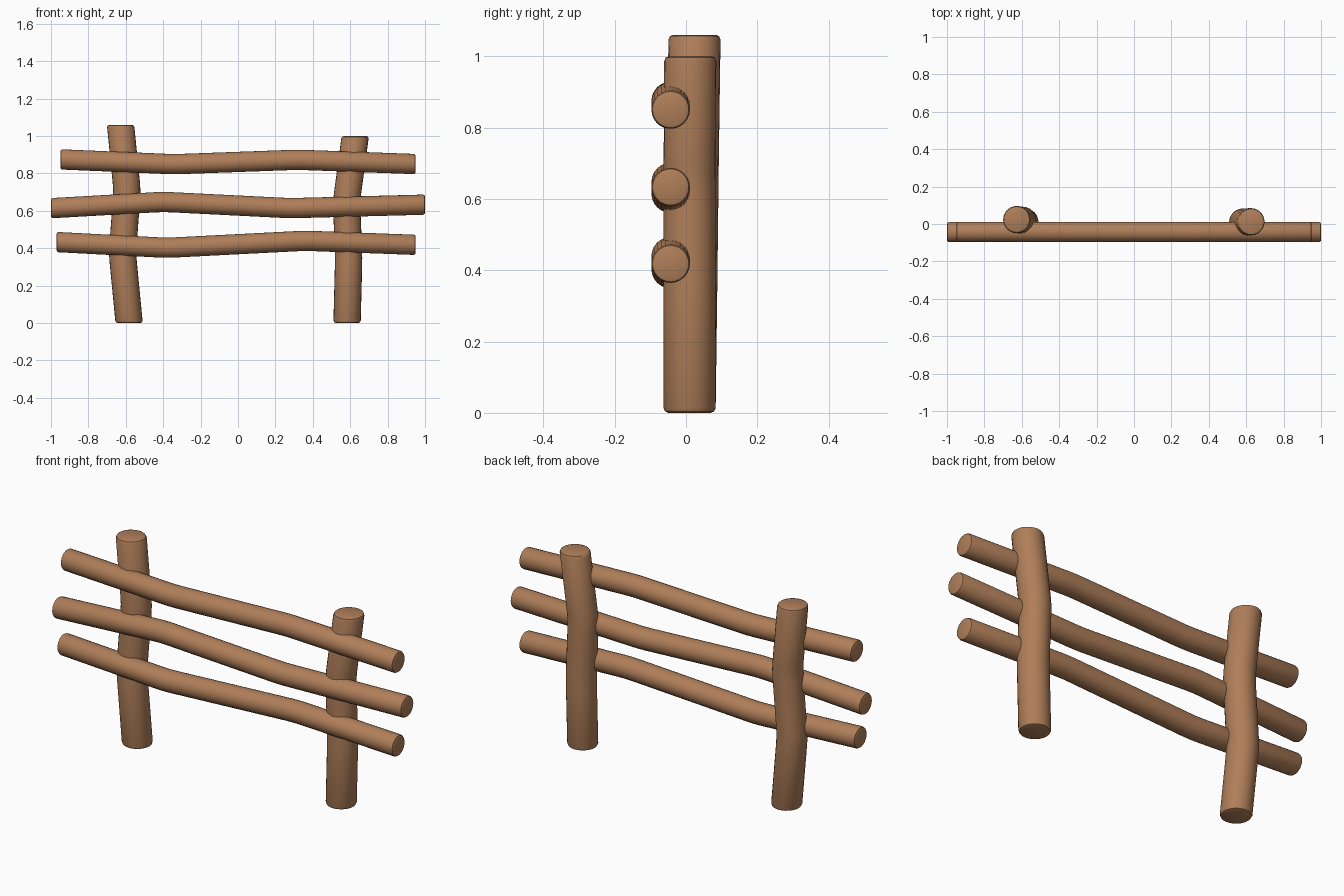
import bpy, bmesh, math
from mathutils import Vector

if "Cube" in bpy.data.objects:
    bpy.data.objects.remove(bpy.data.objects["Cube"])

SIDES = 24
wood = bpy.data.materials.new("wood")
wood.diffuse_color = (0.43, 0.21, 0.10, 1)
wood.use_nodes = True
wood.node_tree.nodes["Principled BSDF"].inputs["Base Color"].default_value = wood.diffuse_color


def soften(path, d=0.04):
    """Replace each inner kink with a short rounded bend."""
    pts = [path[0]]
    for a, b, c in zip(path, path[1:], path[2:]):
        p = b + (a - b).normalized() * d
        q = b + (c - b).normalized() * d
        pts += [p.lerp(b, t).lerp(b.lerp(q, t), t) for t in (0, 0.5, 1)]
    return pts + [path[-1]]


def log(name, points, radius, u, v, bevel=0.014):
    """Round log along a path, sections in the u-v plane, rounded end rims."""
    path = soften([Vector(p) for p in points])
    start = (path[1] - path[0]).normalized()
    end = (path[-1] - path[-2]).normalized()
    k = 1 - math.sqrt(0.5)
    rims = [(0, bevel), (bevel * k, bevel * k), (bevel, 0)]
    rings = [(path[0] + start * s, radius - i) for s, i in rims]
    rings += [(p, radius) for p in path[1:-1]]
    rings += [(path[-1] - end * s, radius - i) for s, i in reversed(rims)]

    bm = bmesh.new()
    loops = []
    for c, r in rings:
        angles = [2 * math.pi * i / SIDES for i in range(SIDES)]
        loops.append([bm.verts.new(c + (u * math.cos(a) + v * math.sin(a)) * r)
                      for a in angles])
    for a, b in zip(loops, loops[1:]):
        for i in range(SIDES):
            j = (i + 1) % SIDES
            bm.faces.new((a[i], a[j], b[j], b[i]))
    bm.faces.new(loops[0][::-1])
    bm.faces.new(loops[-1])
    bmesh.ops.recalc_face_normals(bm, faces=bm.faces)
    mesh = bpy.data.meshes.new(name)
    bm.to_mesh(mesh)
    bm.free()
    mesh.materials.append(wood)
    ob = bpy.data.objects.new(name, mesh)
    bpy.context.collection.objects.link(ob)
    bpy.ops.object.select_all(action='DESELECT')
    ob.select_set(True)
    bpy.context.view_layer.objects.active = ob
    bpy.ops.object.shade_smooth_by_angle(angle=math.radians(40))


X, Y, Z = Vector((1, 0, 0)), Vector((0, 1, 0)), Vector((0, 0, 1))

# Crooked upright posts
log("left_post", [(-0.582, 0.01, 0), (-0.618, 0.015, 0.37),
                  (-0.593, 0.019, 0.71), (-0.628, 0.024, 1.06)], 0.073, X, Y)
log("right_post", [(0.583, 0.01, 0), (0.592, 0.01, 0.35),
                   (0.580, 0.01, 0.65), (0.627, 0.012, 1.0)], 0.073, X, Y)

# Wavy horizontal rails, as (x, z) points in front of the posts
rails = {
    "top_rail": [(-0.95, 0.875), (-0.34, 0.849), (0.32, 0.873), (0.95, 0.850)],
    "middle_rail": [(-1.0, 0.614), (-0.40, 0.648), (0.28, 0.614), (1.0, 0.633)],
    "bottom_rail": [(-0.97, 0.433), (-0.38, 0.402), (0.36, 0.440), (0.95, 0.418)],
}
for name, pts in rails.items():
    log(name, [(x, -0.043, z) for x, z in pts], 0.054, Y, Z, bevel=0.011)
